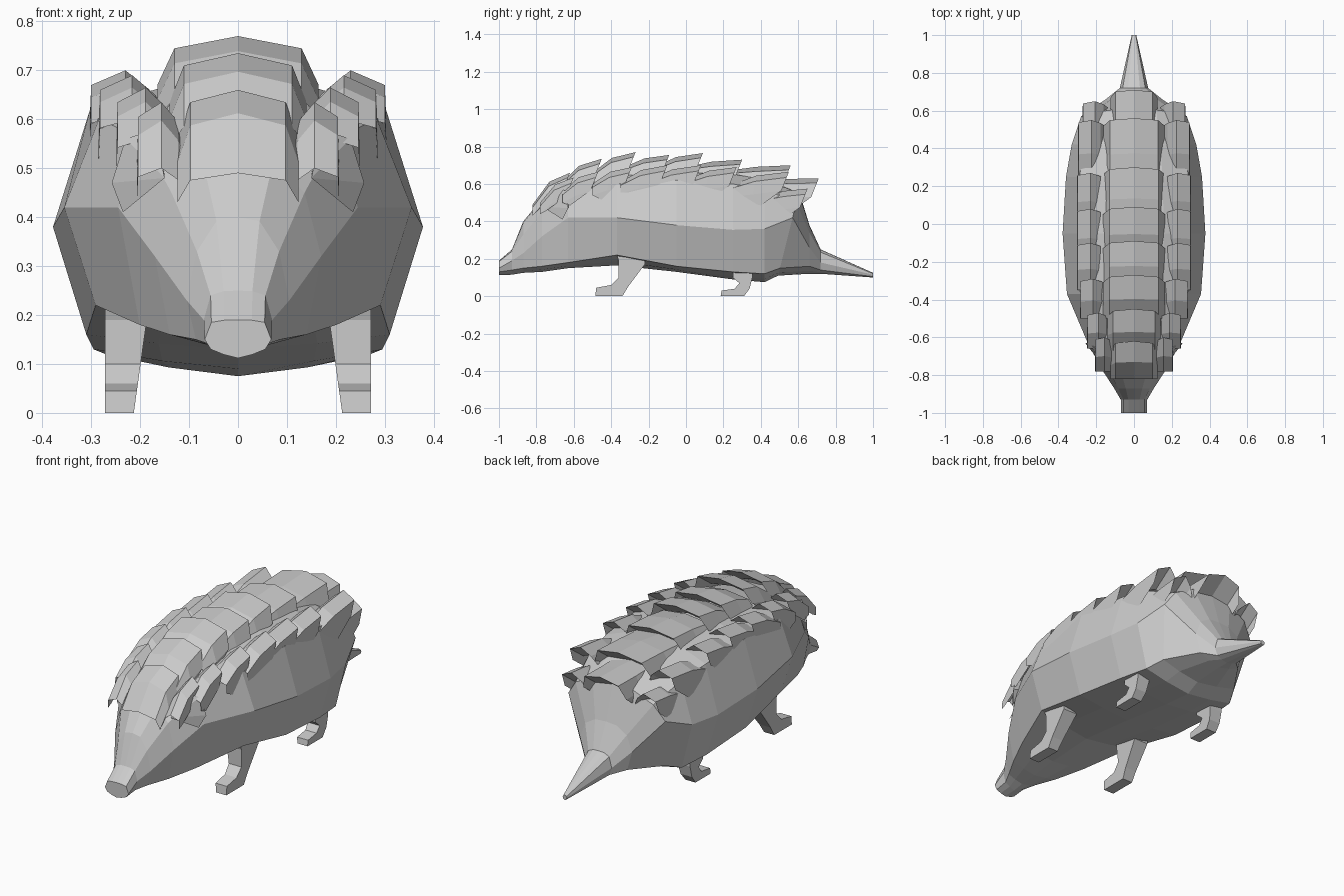
import bpy
import bmesh

cube = bpy.data.objects.get("Cube")
if cube:
    bpy.data.objects.remove(cube, do_unlink=True)

grey = bpy.data.materials.new("warm_grey")
grey.use_nodes = True
grey.diffuse_color = (0.6, 0.6, 0.6, 1)
grey.node_tree.nodes["Principled BSDF"].inputs["Base Color"].default_value = grey.diffuse_color


def finish(bm, name, mirrored=False):
    """Turn a bmesh into a flat shaded object, optionally mirrored to both sides."""
    bmesh.ops.recalc_face_normals(bm, faces=bm.faces)
    mesh = bpy.data.meshes.new(name)
    bm.to_mesh(mesh)
    bm.free()
    mesh.materials.append(grey)
    obj = bpy.data.objects.new(name, mesh)
    bpy.context.collection.objects.link(obj)
    if mirrored:
        obj.modifiers.new("both_sides", 'MIRROR')
        obj.modifiers["both_sides"].use_mirror_merge = False
    return obj


def loft(name, rings, mirrored=False):
    """Join equal closed rings of points and cap both ends."""
    bm = bmesh.new()
    rows = [[bm.verts.new(p) for p in ring] for ring in rings]
    count = len(rows[0])
    for a, b in zip(rows, rows[1:]):
        for i in range(count):
            j = (i + 1) % count
            bm.faces.new((a[i], a[j], b[j], b[i]))
    bm.faces.new(rows[0])
    bm.faces.new(rows[-1])
    return finish(bm, name, mirrored)


def body_ring(y, w, top, shoulder, mid, low, bottom):
    half = [(0.42 * w, top - 0.12 * (top - shoulder)), (0.8 * w, shoulder), (w, mid),
            (0.82 * w, low), (0.43 * w, bottom + 0.4 * (low - bottom))]
    outline = [(0, top)] + half + [(0, bottom)] + [(-x, z) for x, z in reversed(half)]
    lean = 0.25 if 0.5 < y < 0.6 else 0
    return [(x, y + lean * (z - mid), z) for x, z in outline]


# Body from snout to tail tip: y, half width, top, shoulder, flank, lower edge, belly
sections = [
    (-1.0, .068, .19, .185, .15, .13, .112),
    (-.93, .07, .25, .24, .19, .14, .115),
    (-.87, .105, .40, .33, .23, .15, .125),
    (-.77, .17, .52, .45, .32, .16, .13),
    (-.63, .245, .60, .56, .42, .18, .15),
    (-.37, .355, .65, .60, .42, .22, .165),
    (-.05, .378, .67, .62, .38, .16, .13),
    (.25, .36, .66, .60, .355, .13, .09),
    (.42, .33, .63, .57, .36, .12, .075),
    (.57, .28, .56, .50, .42, .15, .11),
    (.66, .15, .38, .34, .26, .16, .12),
    (.72, .075, .25, .235, .18, .14, .12),
    (1.0, .012, .125, .12, .115, .105, .10),
]
loft("body", [body_ring(*s) for s in sections])


def scale_plate(name, outline, y0, z0, y1, z1, size, mirrored):
    """Overlapping wedge: low front edge, lifted back edge, undercut below."""
    rings = []
    for x, drop in outline:
        back = y1 - 0.4 * drop
        rings.append([
            (x * size, y0, z0 - 0.6 * drop),
            (x * size, y0 + 0.45 * (back - y0), z0 + 0.72 * (z1 - z0) - drop),
            (x * size, back, z1 - drop),
            (x * size, back - 0.11, z1 - drop - 0.08),
        ])
    loft(name, rings, mirrored)


# Central row of back plates: front y, z, back y, z, size
center_outline = [(-.165, .10), (-.13, .025), (0, 0), (.13, .025), (.165, .10)]
center_row = [
    (-.82, .49, -.62, .66, .75), (-.67, .60, -.45, .735, .85),
    (-.50, .66, -.27, .77, 1), (-.33, .69, -.09, .755, 1),
    (-.17, .69, .09, .765, 1), (0, .69, .30, .73, 1),
    (.22, .67, .56, .70, .98), (.43, .62, .71, .63, .75),
]
for i, plate in enumerate(center_row):
    scale_plate(f"center_plate_{i + 1}", center_outline, *plate, False)

# Side rows of back plates
side_outline = [(.155, .08), (.18, .04), (.23, 0), (.30, .03), (.303, .10)]
side_row = [
    (-.78, .50, -.60, .635, .68), (-.66, .56, -.47, .665, .82),
    (-.50, .60, -.29, .69, .94), (-.35, .61, -.10, .70, 1),
    (-.20, .62, .08, .70, 1), (0, .62, .27, .69, 1),
    (.23, .59, .55, .665, .98), (.42, .53, .65, .575, .9),
]
for i, plate in enumerate(side_row):
    scale_plate(f"side_plates_{i + 1}", side_outline, *plate, True)

# Cheek flaps behind the head
bm = bmesh.new()
for point in [(.15, -.77, .48), (.17, -.68, .58), (.23, -.64, .56), (.258, -.63, .47),
              (.235, -.66, .41), (.15, -.62, .50)]:
    bm.verts.new(point)
bmesh.ops.convex_hull(bm, input=bm.verts)
finish(bm, "cheek_flaps", True)


def leg(name, profile):
    """Side profile given thickness, slightly wider towards the body."""
    inner = [(.213 - 0.14 * z, y, z) for y, z in profile]
    outer = [(.272, y, z) for y, z in profile]
    loft(name, [inner, outer], True)


# Legs with forward pointing feet
leg("front_legs", [(-.38, .25), (-.36, .19), (-.36, .10), (-.40, .06), (-.48, .045),
                   (-.485, 0), (-.34, 0), (-.31, .05), (-.22, .17), (-.22, .25)])
leg("hind_legs", [(.25, .17), (.25, .10), (.285, .07), (.26, .04), (.19, .03),
                  (.185, 0), (.31, 0), (.34, .04), (.355, .10), (.355, .17)])
